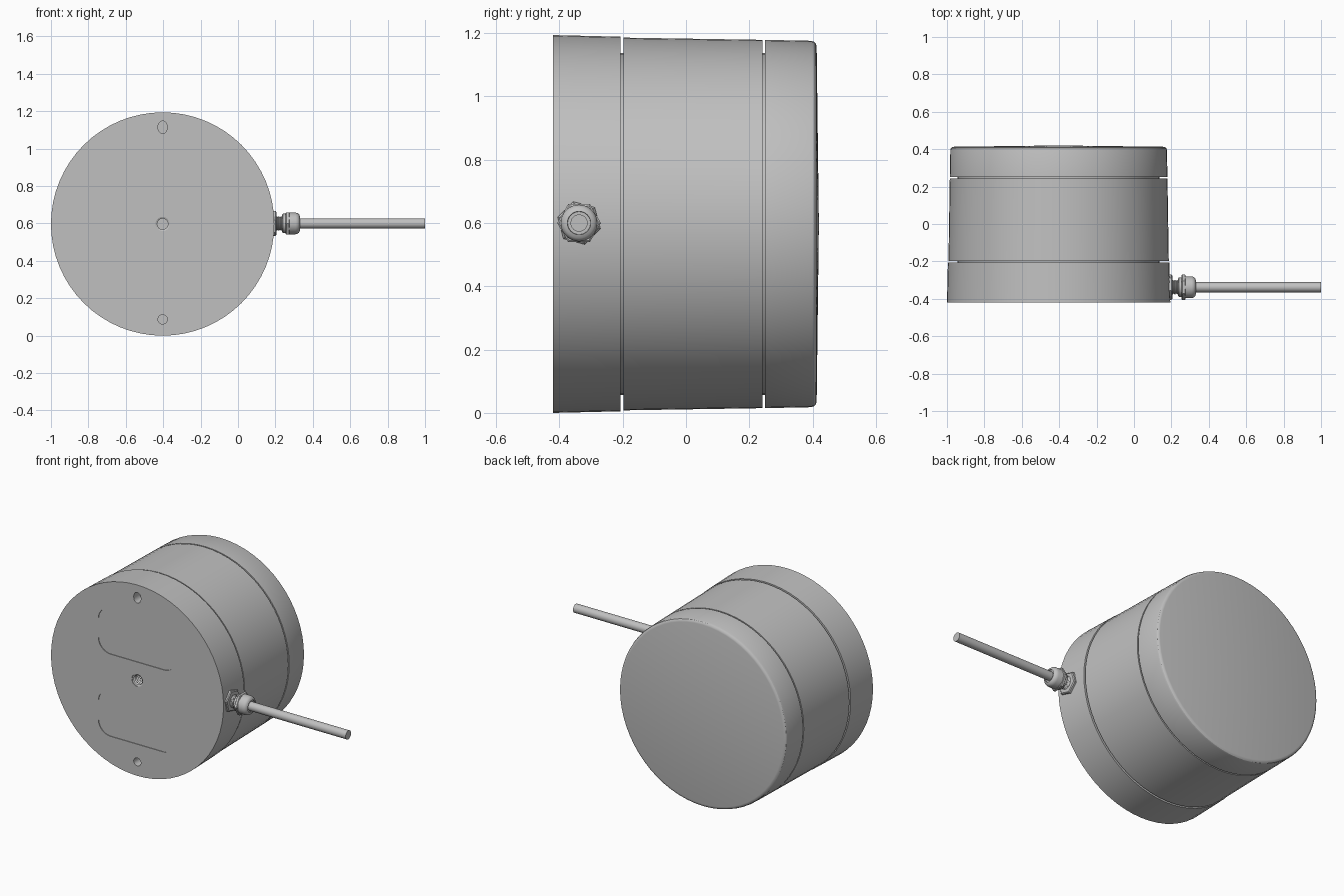
import bpy, bmesh
from math import pi, cos, sin, radians
from mathutils import Matrix, Vector

cube = bpy.data.objects.get("Cube")
if cube:
    bpy.data.objects.remove(cube, do_unlink=True)

CX, CZ = -0.403, 0.597           # axis of the housing
FRONT = -0.42
GLAND_Y = -0.338                 # axis of the cable gland

grey = bpy.data.materials.new("metal_grey")
grey.use_nodes = True
grey.diffuse_color = (0.53, 0.53, 0.53, 1)
grey.node_tree.nodes["Principled BSDF"].inputs["Base Color"].default_value = grey.diffuse_color

ALONG_Y = Matrix.Rotation(-pi / 2, 4, 'X')
ALONG_X = Matrix.Rotation(pi / 2, 4, 'Y')


def finish(name, bm, matrix):
    bm.transform(matrix)
    bmesh.ops.recalc_face_normals(bm, faces=bm.faces)
    mesh = bpy.data.meshes.new(name)
    bm.to_mesh(mesh)
    bm.free()
    mesh.materials.append(grey)
    obj = bpy.data.objects.new(name, mesh)
    bpy.context.collection.objects.link(obj)
    return obj


def lathe(name, profile, matrix, sides=48, phase=0.0):
    """Turn (position along axis, radius) pairs into a closed solid."""
    bm = bmesh.new()
    rings = []
    for h, r in profile:
        n = sides if r > 0 else 1
        rings.append([bm.verts.new((r * cos(phase + 2 * pi * i / sides),
                                    r * sin(phase + 2 * pi * i / sides), h)) for i in range(n)])
    for a, b in zip(rings, rings[1:]):
        for i in range(sides):
            j = (i + 1) % sides
            if len(b) == 1:
                bm.faces.new((a[i], a[j], b[0]))
            else:
                bm.faces.new((a[i], a[j], b[j], b[i]))
    for ring in (rings[0], rings[-1]):
        if len(ring) > 1:
            bm.faces.new(ring)
    return finish(name, bm, matrix)


def smooth(obj):
    bpy.ops.object.select_all(action='DESELECT')
    obj.select_set(True)
    bpy.context.view_layer.objects.active = obj
    bpy.ops.object.shade_smooth_by_angle(angle=radians(30))


def cut(obj, cutter):
    mod = obj.modifiers.new(cutter.name, 'BOOLEAN')
    mod.operation = 'DIFFERENCE'
    mod.solver = 'EXACT'
    mod.object = cutter
    bpy.context.view_layer.objects.active = obj
    bpy.ops.object.modifier_apply(modifier=mod.name)
    bpy.data.objects.remove(cutter, do_unlink=True)


# Housing: base ring, middle barrel and rear cap parted by two deep grooves
housing = lathe("housing", [
    (FRONT, 0.597), (-0.207, 0.592), (-0.207, 0.54), (-0.198, 0.54),
    (-0.198, 0.589), (0.242, 0.582), (0.242, 0.54), (0.25, 0.54),
    (0.25, 0.582), (0.396, 0.579), (0.405, 0.576), (0.411, 0.569),
    (0.413, 0.56), (0.42, 0)],
    Matrix.Translation((CX, 0, CZ)) @ ALONG_Y, sides=64)

# Upper slot and lower pin hole in the front face
for name, dz, stretch in (("upper_slot", 0.517, 1.35), ("lower_hole", -0.51, 1.0)):
    place = Matrix.Translation((CX, FRONT, CZ + dz)) @ Matrix.Diagonal((1, 1, stretch, 1))
    cut(housing, lathe(name, [(-0.02, 0.025), (0.06, 0.025)], place @ ALONG_Y, sides=24))

# Threaded centre hole
thread = [(-0.02, 0.038), (0.004, 0.038)]
thread += [(0.008 + 0.007 * i, 0.029 if i % 2 == 0 else 0.035) for i in range(13)]
cut(housing, lathe("centre_hole", thread,
                   Matrix.Translation((CX, FRONT, CZ)) @ ALONG_Y, sides=24))

# Two shallow rounded recesses in the front face
for dz in (-0.257, 0.257):
    bm = bmesh.new()
    bmesh.ops.create_cube(bm, size=1, matrix=Matrix.Diagonal((0.54, 0.008, 0.285, 1)))
    corners = [e for e in bm.edges
               if abs((e.verts[0].co - e.verts[1].co).normalized().y) > 0.9]
    bmesh.ops.bevel(bm, geom=corners, offset=0.085, segments=8, profile=0.5, affect='EDGES')
    cut(housing, finish("recess", bm, Matrix.Translation((CX, FRONT, CZ + dz))))
smooth(housing)

# Cable gland: lock nut, threaded neck, hex collar, domed cap
gland = Matrix.Translation((0, GLAND_Y, 0.6)) @ ALONG_X
lathe("lock_nut", [(0.165, 0.07), (0.2, 0.07), (0.205, 0.064)], gland, 6, radians(15))
neck = [(0.2 + 0.004 * i, 0.034 if i % 2 else 0.039) for i in range(13)]
smooth(lathe("threaded_neck", neck, gland, 24))
lathe("hex_collar", [(0.254, 0.063), (0.258, 0.069), (0.272, 0.069), (0.276, 0.063)],
      gland, 6, radians(30))
smooth(lathe("gland_cap", [
    (0.236, 0.046), (0.24, 0.052), (0.254, 0.052), (0.256, 0.058), (0.308, 0.058),
    (0.319, 0.055), (0.327, 0.048), (0.331, 0.037), (0.325, 0.036), (0.325, 0.03)], gland, 32))

# Cable
smooth(lathe("cable", [(0.3, 0.027), (1.0, 0.027)], gland, 24))
